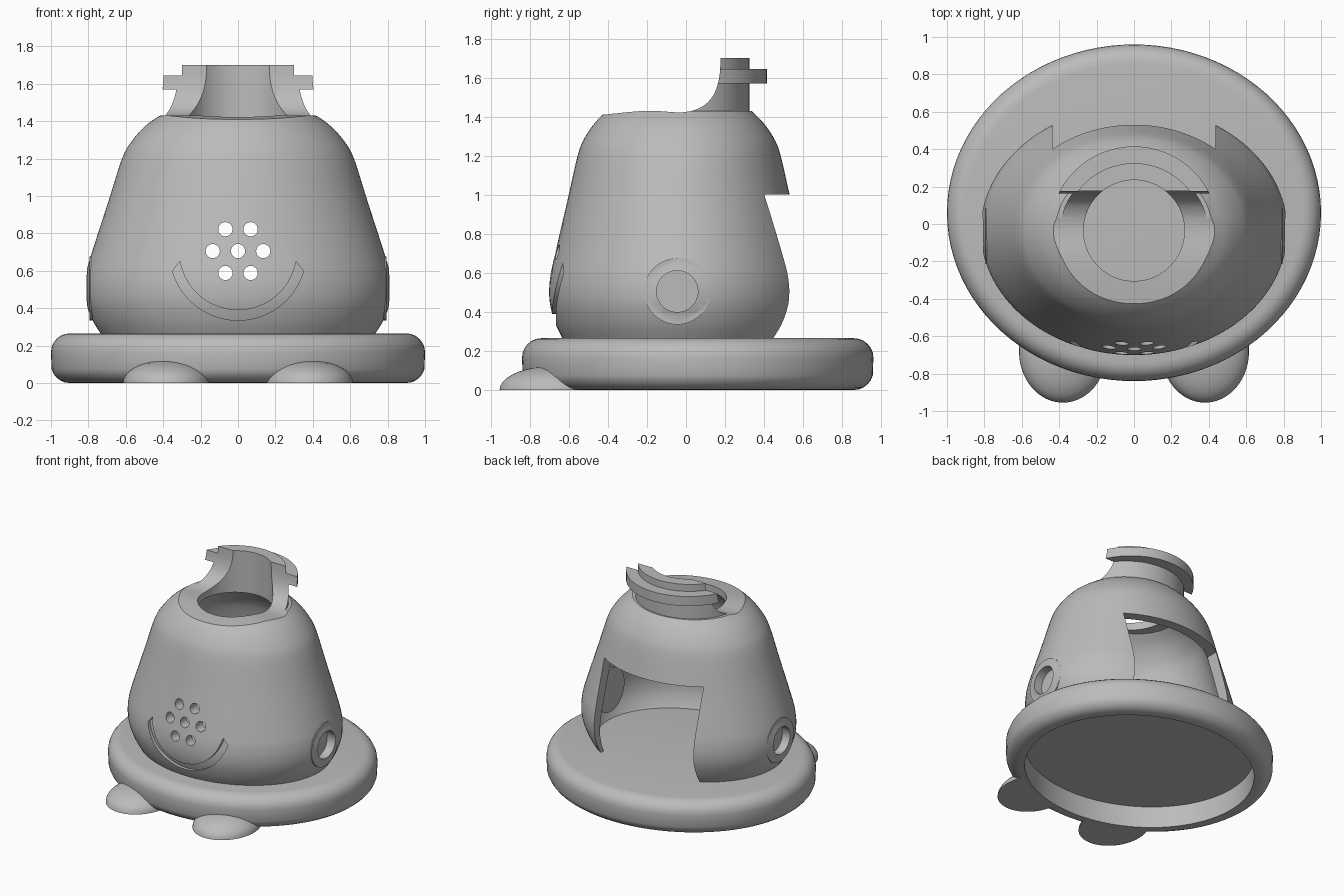
import bpy, bmesh, math
from math import sin, cos, pi, radians

if "Cube" in bpy.data.objects:
    bpy.data.objects.remove(bpy.data.objects["Cube"])

grey = bpy.data.materials.new("plain_grey")
grey.use_nodes = True
COLOUR = (0.5, 0.5, 0.5, 1)
grey.diffuse_color = COLOUR
grey.node_tree.nodes["Principled BSDF"].inputs["Base Color"].default_value = COLOUR
SEG = 96
BODY_Y, BASE_Y = -0.035, 0.06


def make(name, bm):
    bmesh.ops.recalc_face_normals(bm, faces=bm.faces)
    mesh = bpy.data.meshes.new(name)
    bm.to_mesh(mesh)
    bm.free()
    obj = bpy.data.objects.new(name, mesh)
    bpy.context.collection.objects.link(obj)
    mesh.materials.append(grey)
    return obj


def loft(name, rings, x=0, y=0):
    """Closed solid through stacked ellipses given as (half width, half depth, height)."""
    bm = bmesh.new()
    loops = [[bm.verts.new((x + a * cos(2 * pi * i / SEG), y + b * sin(2 * pi * i / SEG), z))
              for i in range(SEG)] for a, b, z in rings]
    for lo, hi in zip(loops, loops[1:]):
        for i in range(SEG):
            j = (i + 1) % SEG
            bm.faces.new((lo[i], lo[j], hi[j], hi[i]))
    bm.faces.new(loops[0])
    bm.faces.new(loops[-1])
    return make(name, bm)


def prism(name, points, axis, start, end):
    """Extrude a (horizontal, height) outline along x or y."""
    bm = bmesh.new()
    place = (lambda p, d: (d, p[0], p[1])) if axis == "x" else (lambda p, d: (p[0], d, p[1]))
    lo = [bm.verts.new(place(p, start)) for p in points]
    hi = [bm.verts.new(place(p, end)) for p in points]
    for i in range(len(points)):
        j = (i + 1) % len(points)
        bm.faces.new((lo[i], lo[j], hi[j], hi[i]))
    bm.faces.new(lo)
    bm.faces.new(hi)
    return make(name, bm)


def circle(u, v, r, n=48):
    return [(u + r * cos(2 * pi * i / n), v + r * sin(2 * pi * i / n)) for i in range(n)]


def combine(obj, tool, operation):
    """Apply a boolean and remove the tool."""
    mod = obj.modifiers.new("cut", "BOOLEAN")
    mod.operation, mod.object, mod.solver = operation, tool, "EXACT"
    result = bpy.data.meshes.new_from_object(
        obj.evaluated_get(bpy.context.evaluated_depsgraph_get()))
    obj.modifiers.clear()
    obj.data = result
    bpy.data.objects.remove(tool)


def smooth_curve(points, steps=4):
    """Catmull-Rom curve through points of any dimension."""
    p = [points[0], *points, points[-1]]
    out = []
    for k in range(1, len(p) - 2):
        for s in range(steps):
            t = s / steps
            out.append(tuple(0.5 * (2 * b + (c - a) * t + (2 * a - 5 * b + 4 * c - d) * t * t
                                    + (3 * b - a - 3 * c + d) * t ** 3)
                             for a, b, c, d in zip(*p[k - 1:k + 3])))
    return out + [points[-1]]


# Base: rounded oval tray, hollow underneath
R = 0.1
arc = [radians(t) for t in range(-90, 91, 15)]
rings = [(0.9 + R * cos(t), 0.8 + R * cos(t), (R if t < 0 else 0.265 - R) + R * sin(t)) for t in arc]
base = loft("base", rings, y=BASE_Y)


def recess():
    return loft("recess_cutter", [(0.86, 0.77, -0.1), (0.86, 0.77, 0.17)], y=BASE_Y)


combine(base, recess(), "DIFFERENCE")

# Feet: flat-bottomed half ellipsoids
feet = []
for side, x in (("left", 0.38), ("right", -0.38)):
    dome = [(0.235 * cos(radians(t)), 0.275 * cos(radians(t)), 0.122 * sin(radians(t)))
            for t in (0, 10, 20, 30, 40, 50, 60, 70, 80, 88)]
    foot = loft(side + "_foot", dome, x, -0.68)
    combine(foot, recess(), "DIFFERENCE")
    feet.append(foot)

# Body: bulging bell with shoulders
profile = [(0.725, 0.59, 0.25), (0.775, 0.63, 0.33), (0.81, 0.658, 0.42), (0.82, 0.666, 0.5),
           (0.813, 0.66, 0.58), (0.79, 0.642, 0.67), (0.69, 0.57, 0.98), (0.62, 0.52, 1.2),
           (0.57, 0.485, 1.29), (0.5, 0.43, 1.37), (0.42, 0.37, 1.43)]
shell = smooth_curve(profile)


def offset(t, drop=0.0):
    return [(a - t, b - t, z - drop) for a, b, z in shell]


body = loft("body", shell, y=BODY_Y)

# Neck with collar and lip
for a, b, z0, z1 in ((0.395, 0.36, 1.36, 1.6), (0.45, 0.45, 1.57, 1.645), (0.37, 0.36, 1.61, 1.7)):
    combine(body, loft("neck_part", [(a, b, z0), (a, b, z1)], y=BODY_Y), "UNION")

# Front of the neck scooped away
scoop = smooth_curve([(-0.42, 1.41), (-0.2, 1.43), (-0.02, 1.422), (0.08, 1.45),
                      (0.14, 1.51), (0.17, 1.6), (0.178, 1.72)], 6)
combine(body, prism("scoop_cutter", [(-0.8, 1.41)] + scoop + [(0.178, 1.9), (-0.8, 1.9)],
                    "x", -0.8, 0.8), "DIFFERENCE")

# Hollow interior and round neck opening
hollow = [(0.63, 0.5, 0.15)] + offset(0.065, 0.06)[3:]
combine(body, loft("hollow_cutter", hollow, y=BODY_Y), "DIFFERENCE")
combine(body, loft("neck_hole_cutter", [(0.27, 0.27, 1.2), (0.27, 0.27, 1.9)], y=BODY_Y),
        "DIFFERENCE")

# Rear doorway
door = [(-0.435, 0.1), (0.435, 0.1), (0.435, 1.0), (-0.435, 1.0)]
combine(body, prism("door_cutter", door, "y", 0.1, 1), "DIFFERENCE")

# Smile groove that follows the curved front
sweep = [radians(t) for t in range(190, 351, 5)]
smile = ([(0.315 * cos(t), 0.705 + 0.315 * sin(t)) for t in sweep]
         + [(0.365 * cos(t), 0.7 + 0.365 * sin(t)) for t in
            (radians(344 - 4 * i) for i in range(38))])
groove = prism("smile_cutter", smile, "y", -1, -0.3)
combine(groove, loft("smile_floor", offset(0.025), y=BODY_Y), "DIFFERENCE")
combine(body, groove, "DIFFERENCE")

# Speaker holes
holes = [(0, 0.705)] + [(0.135 * cos(k * pi / 3), 0.705 + 0.135 * sin(k * pi / 3)) for k in range(6)]
for u, v in holes:
    combine(body, prism("speaker_cutter", circle(u, v, 0.038, 24), "y", -1, -0.3), "DIFFERENCE")

# Round side sockets
for s in (1, -1):
    combine(body, prism("socket", circle(-0.045, 0.505, 0.17), "x", s * 0.69, s * 0.795), "UNION")
    combine(body, prism("socket_cutter", circle(-0.045, 0.505, 0.106), "x", s * 0.74, s), "DIFFERENCE")

# Smooth shading with crisp cut edges
bpy.ops.object.select_all(action="DESELECT")
for obj in (base, body, *feet):
    obj.select_set(True)
bpy.context.view_layer.objects.active = body
bpy.ops.object.shade_smooth_by_angle(angle=radians(30))
